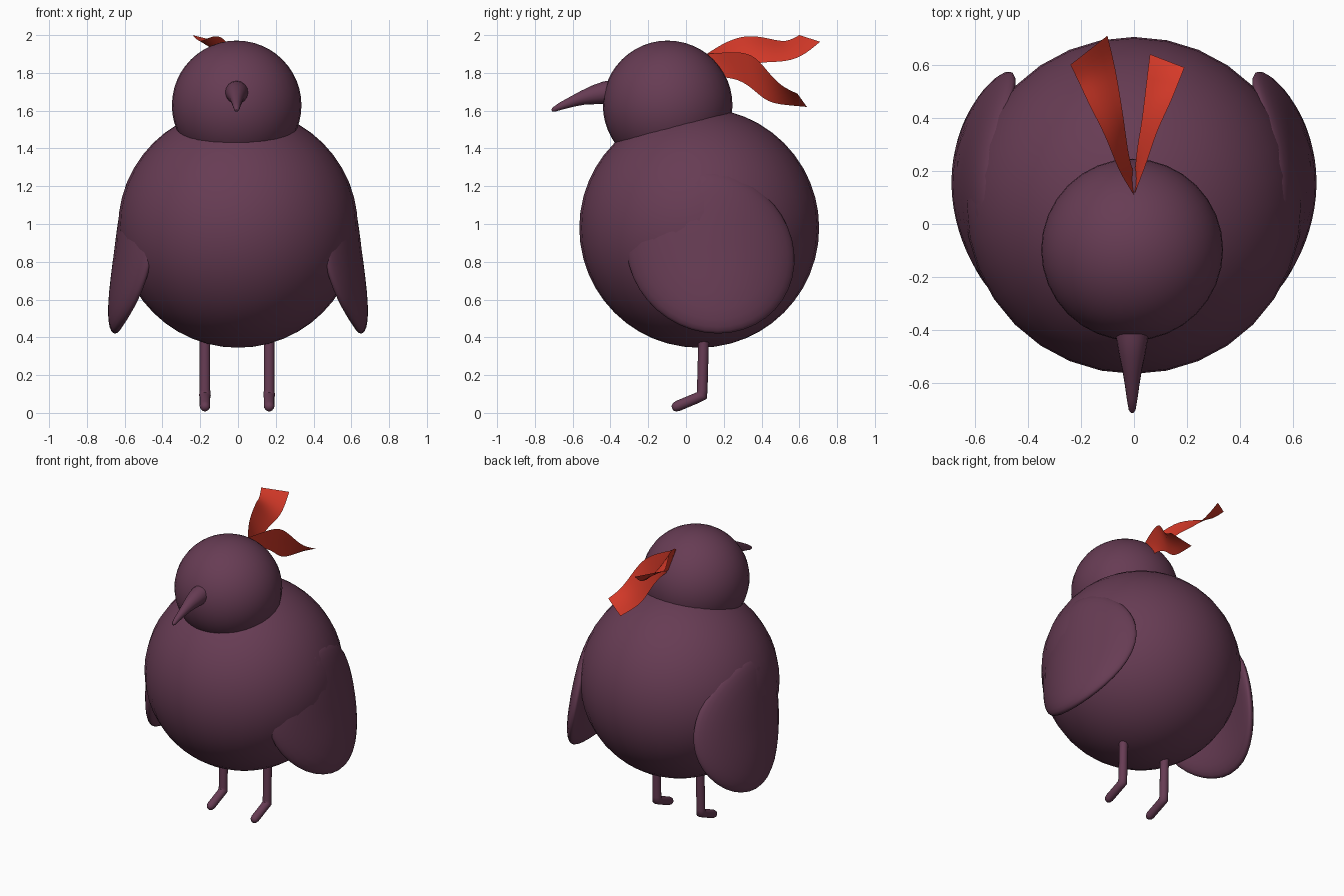
import bpy, bmesh, math
from mathutils import Vector

if "Cube" in bpy.data.objects:
    bpy.data.objects.remove(bpy.data.objects["Cube"])


def material(name, rgb):
    m = bpy.data.materials.new(name)
    m.diffuse_color = (*rgb, 1)
    m.use_nodes = True
    m.node_tree.nodes["Principled BSDF"].inputs["Base Color"].default_value = m.diffuse_color
    return m


PLUM = material("plum", (0.135, 0.045, 0.088))
RED = material("ribbon_red", (0.68, 0.042, 0.022))


def finish(name, bm, mat, angle=60):
    bmesh.ops.recalc_face_normals(bm, faces=bm.faces[:])
    me = bpy.data.meshes.new(name)
    bm.to_mesh(me)
    bm.free()
    me.materials.append(mat)
    ob = bpy.data.objects.new(name, me)
    bpy.context.collection.objects.link(ob)
    bpy.ops.object.select_all(action='DESELECT')
    ob.select_set(True)
    bpy.context.view_layer.objects.active = ob
    bpy.ops.object.shade_smooth_by_angle(angle=math.radians(angle))
    return ob


def ball(name, center, radius):
    bm = bmesh.new()
    bmesh.ops.create_uvsphere(bm, u_segments=32, v_segments=24, radius=radius)
    bmesh.ops.translate(bm, verts=bm.verts[:], vec=center)
    return finish(name, bm, PLUM)


def skin(bm, rings):
    """Bridge closed rings of vertices and cap both ends."""
    n = len(rings[0])
    for a, b in zip(rings, rings[1:]):
        for i in range(n):
            j = (i + 1) % n
            bm.faces.new((a[i], a[j], b[j], b[i]))
    bm.faces.new(rings[0])
    bm.faces.new(rings[-1])


def tube(name, x, path, sides=16):
    """Round tube along (y, z, radius) points at a fixed x."""
    bm = bmesh.new()
    pts = [Vector((x, y, z)) for y, z, r in path]
    rings = []
    for k, p in enumerate(pts):
        t = (pts[min(k + 1, len(pts) - 1)] - pts[max(k - 1, 0)]).normalized()
        side = Vector((1, 0, 0))
        up = side.cross(t)
        ring = []
        for i in range(sides):
            a = 2 * math.pi * i / sides
            ring.append(bm.verts.new(p + (side * math.cos(a) + up * math.sin(a)) * path[k][2]))
        rings.append(ring)
    skin(bm, rings)
    return finish(name, bm, PLUM)


def wing(name, s):
    """Thick leaning disc, curved around the body, with a rounded rim."""
    bm = bmesh.new()
    n = 40
    # radius fraction for each ring, outer face first, then inner face
    radii = [0.1, 0.3, 0.5, 0.7, 0.83, 0.92, 0.97, 0.993]
    layers = [(r, 1) for r in radii] + [(1, 0)] + [(r, -1) for r in reversed(radii)]
    rings = []
    for r, face in layers:
        half = 0.062 * math.sqrt(max(0, 1 - r ** 4)) * face
        ring = []
        for i in range(n):
            a = 2 * math.pi * i / n
            d, h = 0.443 * r * math.cos(a), 0.43 * r * math.sin(a)
            px = 0.595 - 0.13 * h - 0.66 * d * d + half
            ring.append(bm.verts.new((s * px, 0.13 + d - 0.09 * h, 0.85 + h)))
        rings.append(ring)
    skin(bm, rings)
    return finish(name, bm, PLUM)


def ribbon(name, edge_a, edge_b):
    """Twisting strip between two edge curves."""
    bm = bmesh.new()
    rows = [(bm.verts.new(a), bm.verts.new(b)) for a, b in zip(edge_a, edge_b)]
    for (a, b), (c, d) in zip(rows, rows[1:]):
        bm.faces.new((a, b, d, c))
    ob = finish(name, bm, RED)
    sub = ob.modifiers.new("smooth", 'SUBSURF')
    sub.levels = sub.render_levels = 2
    sub.boundary_smooth = 'PRESERVE_CORNERS'
    return ob


# Body and head
ball("body", (0, 0.07, 0.98), 0.635)
ball("head", (-0.007, -0.097, 1.628), 0.343)

# Curved beak
tube("beak", -0.007, [(-0.36, 1.70, 0.064), (-0.43, 1.695, 0.06), (-0.49, 1.683, 0.05),
                      (-0.55, 1.667, 0.037), (-0.61, 1.645, 0.027), (-0.66, 1.625, 0.02),
                      (-0.70, 1.606, 0.013), (-0.71, 1.60, 0.006)])

# Wings and legs
for side, s in (("left", -1), ("right", 1)):
    wing(side + "_wing", s)
    tube(side + "_leg", -0.005 + 0.17 * s,
         [(0.095, 0.45, 0.028), (0.086, 0.12, 0.028), (0.084, 0.092, 0.031), (0.06, 0.08, 0.028),
          (-0.045, 0.036, 0.028), (-0.062, 0.029, 0.023), (-0.073, 0.025, 0.012)])

# Head ribbons
ribbon("upper_ribbon",
       [(0, .11, 1.90), (-.06, .2, 1.96), (-.1, .32, 2.005), (-.17, .45, 1.98),
        (-.205, .53, 1.96), (-.24, .60, 2.0)],
       [(0, .19, 1.79), (-.02, .25, 1.80), (-.035, .37, 1.86), (-.055, .5, 1.855),
        (-.075, .61, 1.88), (-.10, .71, 1.965)])
ribbon("lower_ribbon",
       [(0, .11, 1.90), (.045, .22, 1.91), (.085, .35, 1.91), (.125, .43, 1.81),
        (.155, .5, 1.73), (.19, .59, 1.69)],
       [(0, .16, 1.78), (.01, .28, 1.77), (.025, .36, 1.71), (.035, .43, 1.645),
        (.045, .52, 1.63), (.06, .64, 1.62)])
